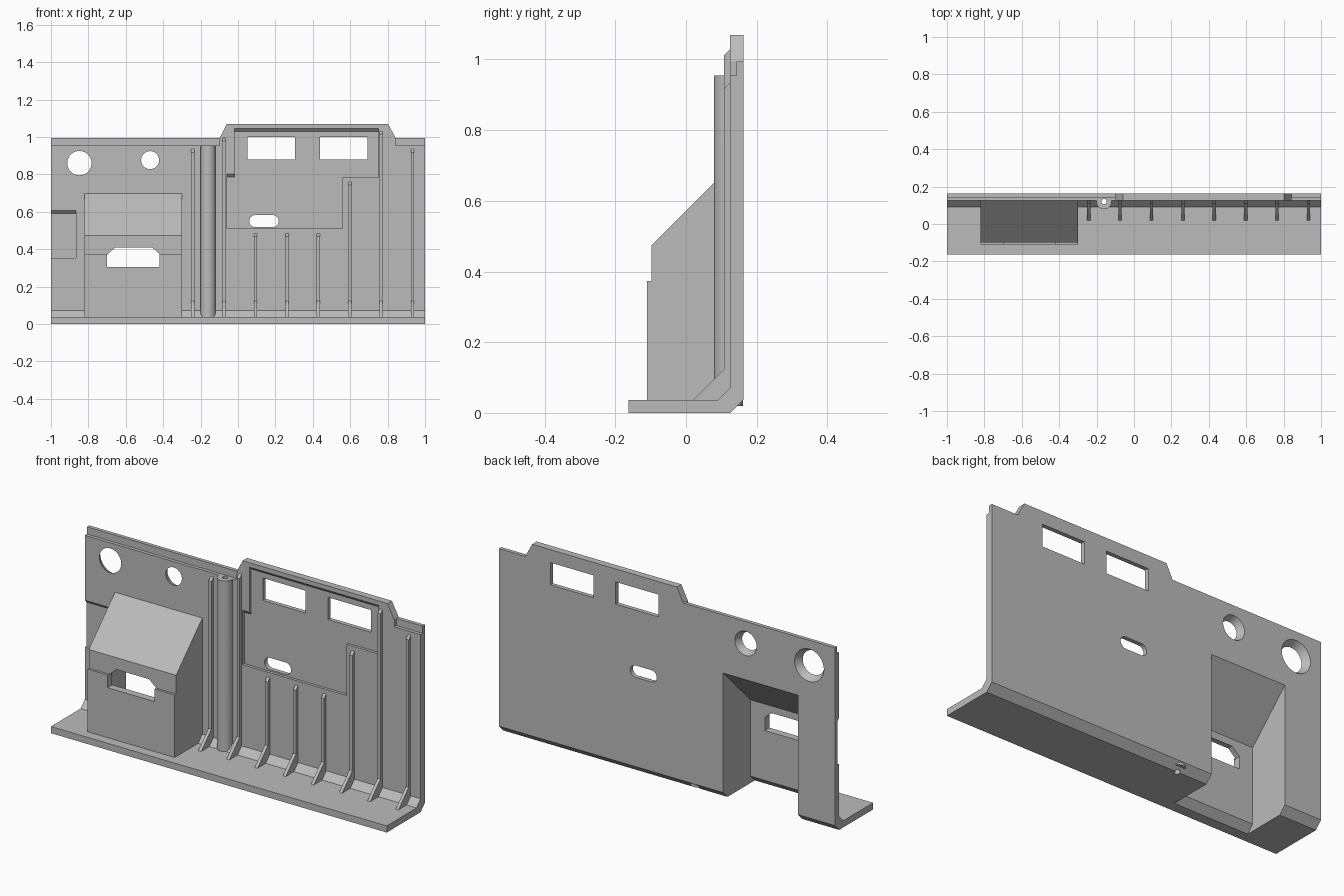
import bpy, bmesh, math
from mathutils import Matrix

if "Cube" in bpy.data.objects:
    bpy.data.objects.remove(bpy.data.objects["Cube"])

grey = bpy.data.materials.new("plain_grey")
grey.use_nodes = True
grey.diffuse_color = (0.5, 0.5, 0.5, 1)
grey.node_tree.nodes["Principled BSDF"].inputs["Base Color"].default_value = (0.5, 0.5, 0.5, 1)


def finish(name, bm):
    bmesh.ops.recalc_face_normals(bm, faces=bm.faces)
    mesh = bpy.data.meshes.new(name)
    bm.to_mesh(mesh)
    bm.free()
    ob = bpy.data.objects.new(name, mesh)
    bpy.context.collection.objects.link(ob)
    mesh.materials.append(grey)
    return ob


def prism(name, axis, points, a, b):
    """Extrude a (y, z) outline along x, or an (x, z) outline along y."""
    bm = bmesh.new()
    place = (lambda p, t: (t, p[0], p[1])) if axis == "x" else (lambda p, t: (p[0], t, p[1]))
    ends = [[bm.verts.new(place(p, t)) for p in points] for t in (a, b)]
    bm.faces.new(ends[0])
    bm.faces.new(ends[1][::-1])
    for i in range(len(points)):
        j = (i + 1) % len(points)
        bm.faces.new((ends[0][i], ends[0][j], ends[1][j], ends[1][i]))
    return finish(name, bm)


def rect(x0, x1, z0, z1):
    return [(x0, z0), (x1, z0), (x1, z1), (x0, z1)]


def cone(name, r1, r2, depth, matrix, sides=48):
    bm = bmesh.new()
    bmesh.ops.create_cone(bm, cap_ends=True, segments=sides, radius1=r1,
                          radius2=r2, depth=depth, matrix=matrix)
    return finish(name, bm)


def combine(target, part, operation):
    mod = target.modifiers.new(operation.lower(), "BOOLEAN")
    mod.operation, mod.object, mod.solver = operation, part, "EXACT"
    bpy.context.view_layer.objects.active = target
    bpy.ops.object.modifier_apply(modifier=mod.name)
    bpy.data.objects.remove(part)


BACK, WALL, FLOOR = 0.163, 0.125, 0.036

# Floor and upright wall with chamfered inner and outer corner
panel = prism("wall_panel", "x",
              [(-BACK, 0), (WALL, 0), (BACK, 0.038), (BACK, 1.07), (WALL, 1.07),
               (WALL, 0.072), (0.09, FLOOR), (-BACK, FLOOR)], -1, 1)

# Protruding housing with stepped front and sloping top
combine(panel, prism("housing", "x",
                     [(-0.11, 0.015), (0.14, 0.015), (0.14, 0.712), (-0.098, 0.474),
                      (-0.098, 0.373), (-0.11, 0.373)], -0.82, -0.30), "UNION")

# Round post
combine(panel, cone("post", 0.041, 0.041, 0.96,
                    Matrix.Translation((-0.16, 0.12, 0.5))), "UNION")

# Stiffening ribs with gusset feet
rib_tops = [0.935, 0.995, 0.485, 0.485, 0.485, 0.76, 1.03, 0.935]
for i, top in enumerate(rib_tops):
    x = -0.242 + i * 0.1678
    combine(panel, prism("rib", "x",
                         [(0.004, 0.02), (0.14, 0.02), (0.14, top), (WALL, top),
                          (0.108, top - 0.018), (0.108, 0.124)],
                         x - 0.0085, x + 0.0085), "UNION")

cutters = []

# Top outline either side of the raised tab, and the rebate below the lip
cutters += [
    prism("cut", "y", [(-1.1, 0.994), (-0.098, 0.994), (-0.06, 1.07),
                       (-0.06, 1.2), (-1.1, 1.2)], -0.3, 0.3),
    prism("cut", "y", [(1.1, 0.994), (0.843, 0.994), (0.802, 1.07),
                       (0.802, 1.2), (1.1, 1.2)], -0.3, 0.3),
    prism("cut", "y", rect(-1.1, -0.098, 0.955, 1.3), -0.3, 0.143),
    prism("cut", "y", rect(0.843, 1.1, 0.955, 1.3), -0.3, 0.143),
]

# Hollow of the housing, open at the back and below
cutters.append(prism("cut", "x",
                     [(-0.157, -0.05), (-0.07, 0.037), (-0.07, 0.448),
                      (0.2, 0.718), (0.2, -0.05)], -0.78, -0.335))

# Shallow recesses with a sloped top edge
for x0, x1, z0, z1 in [(-0.02, 0.75, 0.785, 1.046), (-0.06, 0.56, 0.51, 0.803),
                       (-1.1, -0.865, 0.353, 0.606)]:
    cutters.append(prism("cut", "x", [(0.1, z0), (0.14, z0), (0.14, z1 - 0.016),
                                      (WALL, z1), (0.1, z1)], x0, x1))

# Windows
for x0 in (0.05, 0.438):
    cutters.append(prism("cut", "y", rect(x0, x0 + 0.255, 0.88, 1.0), 0.05, 0.3))

# Rounded slot
slot = []
for cx, start in ((0.186, -90), (0.092, 90)):
    for k in range(13):
        a = math.radians(start + k * 15)
        slot.append((cx + 0.032 * math.cos(a), 0.55 + 0.032 * math.sin(a)))
cutters.append(prism("cut", "y", slot, 0.05, 0.3))

# Opening in the housing front
cutters.append(prism("cut", "y", [(-0.70, 0.305), (-0.42, 0.305), (-0.42, 0.375),
                                  (-0.46, 0.41), (-0.655, 0.41), (-0.70, 0.37)], -0.2, 0))

# Flared round holes, wider at the back
for x, z, r, flare in ((-0.848, 0.86, 0.065, 0.022), (-0.47, 0.876, 0.048, 0.017)):
    turn = Matrix.Translation((x, 0.144, z)) @ Matrix.Rotation(math.radians(90), 4, "X")
    cutters.append(cone("cut", r + 1.5 * flare, r - 0.5 * flare, 0.076, turn))

# Bore of the post
cutters.append(cone("cut", 0.014, 0.014, 1.4, Matrix.Translation((-0.16, 0.12, 0.5)), 24))

for c in cutters:
    c.hide_render = True
    combine(panel, c, "DIFFERENCE")

bpy.ops.object.select_all(action="DESELECT")
panel.select_set(True)
bpy.context.view_layer.objects.active = panel
bpy.ops.object.shade_smooth_by_angle(angle=math.radians(25))
